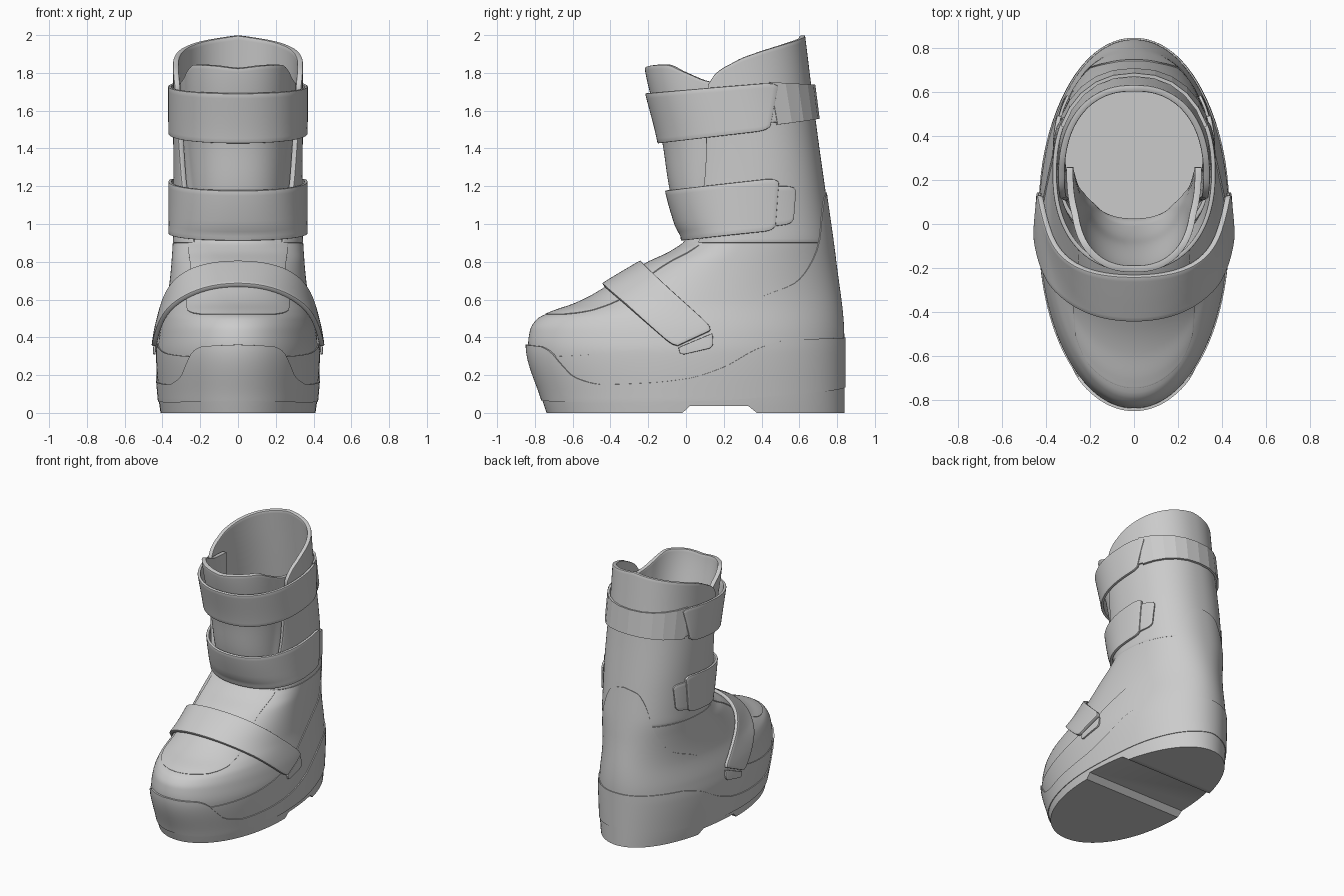
import bpy, bmesh
from math import sin, cos, radians, sqrt, copysign, pi

if "Cube" in bpy.data.objects:
    bpy.data.objects.remove(bpy.data.objects["Cube"])


def curve(*pts):
    """Smooth monotone interpolation through (t, value) points."""
    n = len(pts)
    s = [(pts[i + 1][1] - pts[i][1]) / (pts[i + 1][0] - pts[i][0]) for i in range(n - 1)]
    m = [s[0]] + [2 * a * b / (a + b) if a * b > 0 else 0 for a, b in zip(s, s[1:])] + [s[-1]]

    def f(t):
        t = min(max(t, pts[0][0]), pts[-1][0])
        i = max(k for k in range(n - 1) if k == 0 or pts[k][0] <= t)
        h = pts[i + 1][0] - pts[i][0]
        u = (t - pts[i][0]) / h
        return ((1 + 2 * u) * (1 - u) ** 2 * pts[i][1] + u * (1 - u) ** 2 * h * m[i]
                + u * u * (3 - 2 * u) * pts[i + 1][1] + u * u * (u - 1) * h * m[i + 1])
    return f


# Horizontal sections of the boot by height: front, back, centre, half width, squareness
FRONT = curve((0, -.73), (.08, -.757), (.36, -.836), (.44, -.825), (.5, -.785), (.54, -.70), (.58, -.585),
              (.62, -.50), (.68, -.40), (.74, -.30), (.8, -.195), (.86, -.07), (.92, 0), (1.0, -.035),
              (1.2, -.09), (1.43, -.125), (1.83, -.22), (2, -.24))
BACK = curve((0, .832), (.4, .832), (.8, .79), (1.15, .742), (1.5, .693), (2, .63))
MID = curve((0, -.03), (.3, -.02), (.45, .02), (.6, .1), (.8, .23), (.95, .32), (1.2, .33), (1.8, .22), (2, .2))
WIDE = curve((0, .402), (.08, .413), (.32, .428), (.42, .416), (.6, .375), (.8, .352), (1, .342), (2, .345))
POWER = curve((0, 2.05), (.6, 2.05), (1, 2.25), (2, 2.25))


def surf(deg, z, d=0.0):
    """Point on the boot surface: angle from the front, height, outward offset."""
    a, e, c = radians(deg), 2 / POWER(z), MID(z)
    sx, cy = sin(a), cos(a)
    depth = (c - FRONT(z) if cy > 0 else BACK(z) - c) + d
    return ((WIDE(z) + d) * copysign(abs(sx) ** e, sx), c - depth * copysign(abs(cy) ** e, cy), z)


def side_x(y, z, d):
    """Half width of the boot at a side-view position."""
    c, n = MID(z), POWER(z)
    depth = (c - FRONT(z) if y < c else BACK(z) - c) + d
    q = min(abs(y - c) / depth, 1)
    return (WIDE(z) + d) * (1 - q ** n) ** (1 / n)


def finish(ob, angle=40, smooth=True):
    bpy.ops.object.select_all(action='DESELECT')
    ob.select_set(True)
    bpy.context.view_layer.objects.active = ob
    bpy.ops.object.convert(target='MESH')
    if smooth:
        bpy.ops.object.shade_smooth_by_angle(angle=radians(angle))
    return ob


def sheet(name, f, nu, nv, closed=False, thick=0.0, bevel=0.0, mirror=False, caps=False, smooth=True, cut=None):
    """Surface grid f(u, v), thickened outward (+) or inward (-)."""
    cols = nu if closed else nu + 1
    verts = [f(i / nu, j / nv) for j in range(nv + 1) for i in range(cols)]
    faces = [(j * cols + i, j * cols + (i + 1) % cols, (j + 1) * cols + (i + 1) % cols, (j + 1) * cols + i)
             for j in range(nv) for i in range(nu)]
    if caps:
        faces += [tuple(reversed(range(cols))), tuple(range(nv * cols, (nv + 1) * cols))]
    me = bpy.data.meshes.new(name)
    me.from_pydata(verts, [], faces)
    ob = bpy.data.objects.new(name, me)
    bpy.context.collection.objects.link(ob)
    if thick:
        m = ob.modifiers.new('thick', 'SOLIDIFY')
        m.thickness, m.offset = abs(thick), copysign(1, thick)
    if bevel:
        m = ob.modifiers.new('round', 'BEVEL')
        m.width, m.segments, m.limit_method, m.angle_limit = bevel, 2, 'ANGLE', radians(50)
    if mirror:
        ob.modifiers.new('mirror', 'MIRROR').use_clip = False
    if cut:
        m = ob.modifiers.new('cut', 'BOOLEAN')
        m.operation, m.object, m.solver = 'DIFFERENCE', cut, 'EXACT'
    return finish(ob, smooth=smooth)


def mix(a, b, t):
    return a + (b - a) * t


def band(name, low, top, d, thick, rows=14):
    """Full wrap whose lower and upper edges vary with the angle from the front."""
    def f(u, v):
        deg = 360 * u
        k = min(deg, 360 - deg)
        return surf(deg, mix(low(k), top(k), v), d)
    return sheet(name, f, 128, rows, closed=True, thick=thick)


def rounded(v, e, amount=.16):
    """Narrows a strip toward its end for rounded corners."""
    return .5 + (v - .5) * (1 - amount * (1 - sqrt(max(0, 1 - e * e))))


def strap(name, z_low, z_top, end_low, end_top, d=.006, thick=.02):
    """Strap over the front, ending at two side-view corners on both sides."""
    def f(u, v):
        s = 2 * u - 1
        v = rounded(v, max(0, (abs(s) - .93) / .07))
        z0 = mix(z_low, z_top, v)
        y0, t = FRONT(z0) - d, s * s
        y, z = mix(y0, mix(end_low[0], end_top[0], v), t), mix(z0, mix(end_low[1], end_top[1], v), t)
        return (copysign(side_x(y, z, d), s) if s else 0, y, z)
    return sheet(name, f, 96, 10, thick=thick, bevel=.005)


def tab(name, a, b, c, e, d=.004, thick=.014):
    """Small side tab from four side-view corners, mirrored."""
    def f(u, v):
        v = rounded(v, max(0, (u - .6) / .4), .25)
        y, z = (mix(mix(a[k], b[k], u), mix(e[k], c[k], u), v) for k in (0, 1))
        return (side_x(y, z, d), y, z)
    return sheet(name, f, 10, 8, thick=thick, bevel=.004, mirror=True)


# Sole with an arch groove across the bottom
groove = sheet('arch_cutter', lambda u, v: [(mix(-.6, .6, v), y, z) for y, z in
               ((-.04, -.02), (.02, .036), (.33, .036), (.40, -.02))][round(u * 4) % 4], 4, 1,
               closed=True, caps=True, smooth=False)
bm = bmesh.new()
bm.from_mesh(groove.data)
bmesh.ops.recalc_face_normals(bm, faces=bm.faces)
bm.to_mesh(groove.data)
bm.free()
groove.hide_render = True
sole_top = curve((0, .075), (60, .062), (100, .07), (130, .1), (180, .142))
sheet('sole', lambda u, v: surf(360 * u, v * sole_top(min(360 * u, 360 - 360 * u)), .008), 96, 3,
      closed=True, caps=True, cut=groove)
bpy.data.objects.remove(groove)

# Rand around the foot, raised over toe and heel
rand_top = curve((0, .362), (24, .352), (32, .325), (37, .27), (44, .19), (58, .152), (77, .16), (91, .18),
                 (104, .24), (118, .345), (130, .385), (180, .4))
band('rand', lambda k: sole_top(k) - .004, rand_top, -.004, .017)

# Lower overlay rising into the heel counter
counter_top = curve((0, .3), (33, .3), (58, .312), (77, .345), (91, .405), (101, .51), (115, .62), (130, .69),
                    (141, .82), (154, 1.05), (165, 1.14), (180, 1.165))
band('heel_counter', lambda k: .06, counter_top, -.006, .012, rows=40)

# Foot shell
sheet('foot_shell', lambda u, v: surf(360 * u, mix(.04, .9, v)), 112, 80, closed=True, thick=-.03)
sheet('insole', lambda u, v: surf(360 * u, mix(.16, .2, v), -.03), 64, 1, closed=True, caps=True)

# Shaft shell, open at the front, high at the back
edge = curve((.9, 40), (1.2, 58), (1.45, 66), (1.74, 77), (2, 80))
rim = curve((77, 1.735), (83, 1.80), (100, 1.885), (140, 1.96), (180, 2.0))


def shaft(u, v):
    top = rim(mix(77, 180, 1 - abs(2 * u - 1)))
    z = mix(.9, top, v)
    return surf(mix(edge(z), 360 - edge(z), u), z)


sheet('shaft_shell', shaft, 96, 48, thick=-.03, bevel=.006)

# Toe panel and tongue as one strip up the front
half = curve((.525, 30), (.532, 37), (.55, 43), (.62, 46), (.75, 43), (.9, 48), (1.2, 72), (1.75, 93), (2, 95))
tongue_top = curve((0, 1.822), (22, 1.838), (42, 1.842), (59, 1.80), (76, 1.755), (95, 1.74))
lift = curve((.5, .008), (.85, .008), (1.0, 0), (2, 0))
sink = curve((.5, 0), (.86, 0), (1.0, -.038), (2, -.038))


def tongue(u, v):
    s = 2 * u - 1
    z = mix(.525, tongue_top(abs(s) * 93), v ** 1.4)
    return surf(s * half(z), z, lift(z) + sink(z) * min(1, (s / .7) ** 2))


sheet('tongue', tongue, 56, 90, thick=-.03, bevel=.005)

# Straps with their tabs
strap('upper_strap', 1.43, 1.695, (.44, 1.495), (.485, 1.75))
strap('middle_strap', .915, 1.18, (.47, .965), (.49, 1.245))
strap('instep_strap', .665, .785, (-.06, .345), (.145, .44), thick=.026)
tab('upper_tab', (.42, 1.535), (.53, 1.54), (.55, 1.70), (.45, 1.70))
tab('middle_tab', (.44, .985), (.565, 1.0), (.58, 1.2), (.45, 1.2))
tab('instep_tab', (-.04, .345), (-.03, .305), (.145, .345), (.14, .42), d=.008)

# Faceted band around the back of the shaft
sheet('back_band', lambda u, v: surf(mix(116, 244, u), mix(1.525 + .03 * sin(pi * u), 1.75 - .015 * sin(pi * u), v), .006),
      10, 1, thick=.016, smooth=False)
